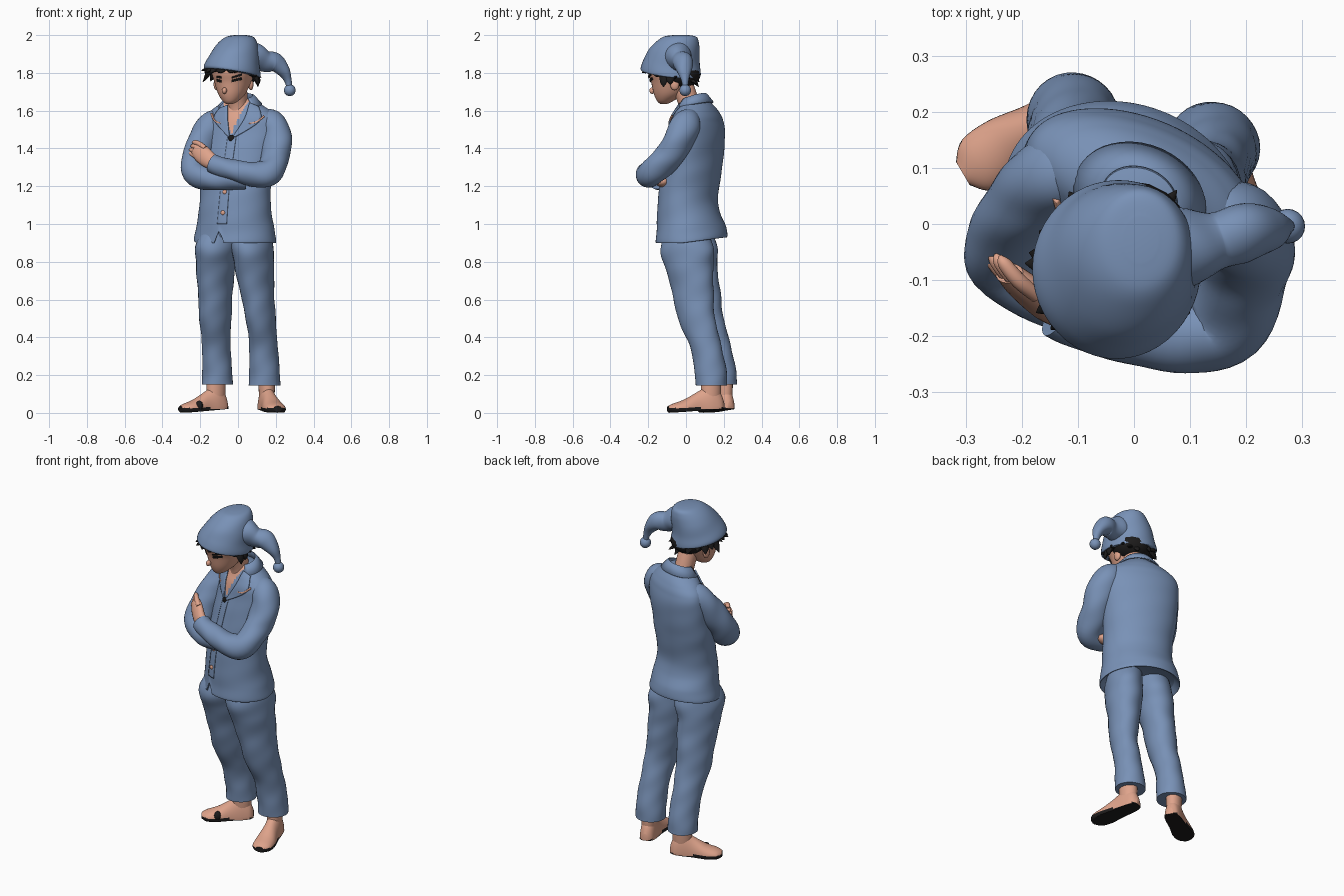
import bpy, bmesh, math, random
from mathutils import Vector
from mathutils.bvhtree import BVHTree

random.seed(7)


def material(name, rgb):
    m = bpy.data.materials.new(name)
    m.diffuse_color = (*rgb, 1)
    return m


BLUE = material("pyjama_blue", (0.19, 0.285, 0.47))
SKIN = material("skin", (0.74, 0.37, 0.26))
BLACK = material("hair_black", (0.012, 0.011, 0.011))


def finish(name, bm, mats, rule=None):
    bmesh.ops.recalc_face_normals(bm, faces=bm.faces)
    if rule:
        for f in bm.faces:
            f.material_index = rule(f.calc_center_median(), f.normal)
    tree = BVHTree.FromBMesh(bm)
    me = bpy.data.meshes.new(name)
    bm.to_mesh(me)
    bm.free()
    for m in mats:
        me.materials.append(m)
    me.polygons.foreach_set("use_smooth", [True] * len(me.polygons))
    me.set_sharp_from_angle(angle=math.radians(50))
    ob = bpy.data.objects.new(name, me)
    bpy.context.collection.objects.link(ob)
    return ob, tree


def spline(keys, sub):
    """Smooth curve through keys of equal length."""
    out = []
    for i in range(len(keys) - 1):
        p0, p1, p2 = keys[max(i - 1, 0)], keys[i], keys[i + 1]
        p3 = keys[min(i + 2, len(keys) - 1)]
        for k in range(sub):
            t = k / sub
            out.append([0.5 * (2 * b + (c - a) * t + (2 * a - 5 * b + 4 * c - d) * t * t
                               + (3 * b - a - 3 * c + d) * t ** 3)
                        for a, b, c, d in zip(p0, p1, p2, p3)])
    return out + [list(keys[-1])]


def loft(name, keys, mats, hint=(1, 0, 0), axis=None, seg=32, sub=6, fold=0, warp=None, rule=None):
    """Oval rings along a path of (x, y, z, half width, half depth)."""
    pts = spline(keys, sub)
    pos = [Vector(p[:3]) for p in pts]
    bm = bmesh.new()
    u, dist, rings = Vector(hint), 0, []
    for i, p in enumerate(pts):
        t = Vector(axis) if axis else (pos[min(i + 1, len(pos) - 1)] - pos[max(i - 1, 0)]).normalized()
        u = (u - t * u.dot(t)).normalized()
        v = t.cross(u)
        dist += (pos[i] - pos[i - 1]).length if i else 0
        ring = []
        for j in range(seg):
            a = math.tau * j / seg
            k = 1 + fold * (math.sin(2 * a + 31 * dist) * 0.6 + math.sin(3 * a - 47 * dist) * 0.5)
            co = pos[i] + (u * math.cos(a) * p[3] + v * math.sin(a) * p[4]) * k
            ring.append(bm.verts.new(warp(co) if warp else co))
        rings.append(ring)
    for r0, r1 in zip(rings, rings[1:]):
        for j in range(seg):
            bm.faces.new((r0[j], r0[(j + 1) % seg], r1[(j + 1) % seg], r1[j]))
    bm.faces.new(rings[0])
    bm.faces.new(rings[-1])
    return finish(name, bm, mats, rule)


def ball(name, loc, size, mat):
    bm = bmesh.new()
    bmesh.ops.create_uvsphere(bm, u_segments=20, v_segments=12, radius=1)
    for v in bm.verts:
        v.co = Vector(loc) + v.co * Vector(size)
    return finish(name, bm, [mat])


def patch(name, tree, edge_a, edge_b, mat, off=0.004, n=14, m=6):
    """Sheet between two x-z edges, laid onto the front of a surface."""
    bm = bmesh.new()
    ea, eb = spline(edge_a, n), spline(edge_b, n)
    grid = []
    for a, b in zip(ea, eb):
        row = []
        for k in range(m + 1):
            x, z = (a[i] + (b[i] - a[i]) * k / m for i in (0, 1))
            hit = tree.ray_cast(Vector((x, -1, z)), Vector((0, 1, 0)))[0]
            row.append(bm.verts.new((x, (hit.y if hit else 0.0) - off, z)))
        grid.append(row)
    for r0, r1 in zip(grid, grid[1:]):
        for k in range(m):
            bm.faces.new((r0[k], r0[k + 1], r1[k + 1], r1[k]))
    ob, _ = finish(name, bm, [mat])
    mod = ob.modifiers.new("thickness", "SOLIDIFY")
    mod.thickness = off
    mod.offset = 0
    return ob


# Jacket body, with an open neck and a notch in the front hem
TURN = math.radians(-24)
SIDE = Vector((math.cos(TURN), math.sin(TURN), 0))
FRONT = Vector((math.sin(TURN), -math.cos(TURN), 0))


def hem(co):
    k = max(0, min(1, 1 - (co.z - 0.9) / 0.15))
    y = co.y
    co.z += 0.13 * k * max(0, y + 0.02)
    if y < 0:
        co.z += k * max(0, 0.065 - 2.6 * abs(co.x + 0.1))
    return co


def open_neck(c, n):
    d = (c - Vector((0.01, 0.05, 0))).dot(SIDE)
    return int(c.z > 1.47 and n.dot(FRONT) > 0 and abs(d) < (c.z - 1.47) * 0.40)


_, chest = loft("jacket_body", [
    (-0.015, 0.03, 0.93, 0.190, 0.150), (-0.015, 0.03, 0.90, 0.222, 0.182), (-0.015, 0.028, 0.97, 0.214, 0.176),
    (-0.015, 0.01, 1.12, 0.193, 0.152), (-0.008, 0.035, 1.30, 0.205, 0.146),
    (0.01, 0.058, 1.47, 0.220, 0.130), (0.015, 0.06, 1.55, 0.212, 0.115), (0.015, 0.06, 1.595, 0.175, 0.097),
    (0.012, 0.056, 1.63, 0.122, 0.080), (0.01, 0.045, 1.662, 0.072, 0.060)],
    [BLUE, SKIN], SIDE, (0, 0, 1), 96, 12, 0.008, hem, open_neck)

# Collar band round the back of the neck
bm = bmesh.new()
rows = []
for k in range(29):
    a = math.radians(-35 + 250 * k / 28)
    d = SIDE * math.cos(a) - FRONT * math.sin(a) * 0.8
    c = Vector((0.01, 0.045, 0.018 * math.sin(a) - 0.012))
    rows.append([bm.verts.new(c + d * r + Vector((0, 0, z)))
                 for r, z in ((0.066, 1.65), (0.070, 1.688), (0.080, 1.686), (0.122, 1.642))])
for r0, r1 in zip(rows, rows[1:]):
    for k in range(3):
        bm.faces.new((r0[k], r1[k], r1[k + 1], r0[k + 1]))
collar, _ = finish("collar", bm, [BLUE])
collar.modifiers.new("thickness", "SOLIDIFY").thickness = 0.008

# Lapels, piping, placket and buttons
patch("lapel_left", chest, [(0.06, 1.64), (0.035, 1.56), (-0.025, 1.465)],
      [(0.11, 1.62), (0.115, 1.545), (-0.015, 1.46)], BLUE, 0.008)
patch("lapel_right", chest, [(-0.055, 1.63), (-0.055, 1.56), (-0.045, 1.465)],
      [(-0.10, 1.61), (-0.125, 1.55), (-0.05, 1.46)], BLUE, 0.008)
patch("piping_left", chest, [(0.06, 1.535), (0.10, 1.545), (0.135, 1.575)],
      [(0.06, 1.529), (0.10, 1.537), (0.140, 1.567)], SKIN, 0.009)
patch("piping_right", chest, [(-0.09, 1.535), (-0.12, 1.55), (-0.135, 1.585)],
      [(-0.09, 1.529), (-0.125, 1.544), (-0.142, 1.582)], SKIN, 0.009)
patch("placket", chest, [(-0.055, 1.46), (-0.09, 1.2), (-0.11, 1.0)],
      [(-0.01, 1.46), (-0.045, 1.2), (-0.06, 1.0)], BLUE, 0.003)
for i, (x, z, s, mat) in enumerate([(-0.035, 1.455, 0.017, BLACK), (-0.07, 1.17, 0.012, SKIN),
                                    (-0.08, 1.06, 0.012, SKIN)]):
    y = chest.ray_cast(Vector((x, -1, z)), Vector((0, 1, 0)))[0].y
    ball(f"button_{i}", (x, y - 0.006, z), (s, 0.006, s), mat)

# Crossed sleeves
loft("sleeve_left", [
    (0.12, 0.02, 1.555, 0.055, 0.055), (0.175, 0.0, 1.530, 0.077, 0.077), (0.202, -0.03, 1.46, 0.078, 0.084),
    (0.196, -0.09, 1.36, 0.073, 0.080), (0.165, -0.178, 1.275, 0.070, 0.074),
    (0.09, -0.198, 1.262, 0.066, 0.068), (-0.02, -0.185, 1.285, 0.056, 0.060),
    (-0.10, -0.168, 1.305, 0.051, 0.055), (-0.135, -0.152, 1.318, 0.052, 0.052)],
    [BLUE], (1, 1, 0), fold=0.035)
loft("sleeve_right", [
    (-0.09, 0.10, 1.55, 0.055, 0.055), (-0.135, 0.09, 1.53, 0.070, 0.072), (-0.175, 0.055, 1.46, 0.074, 0.08),
    (-0.217, -0.005, 1.36, 0.068, 0.080), (-0.222, -0.065, 1.268, 0.068, 0.075),
    (-0.14, -0.125, 1.24, 0.060, 0.062), (-0.03, -0.15, 1.235, 0.054, 0.054),
    (0.04, -0.15, 1.235, 0.050, 0.050)], [BLUE], (1, -1, 0), fold=0.035)

# Hands
loft("hand_left", [(-0.115, -0.16, 1.315, 0.034, 0.032), (-0.155, -0.145, 1.34, 0.045, 0.028),
                   (-0.195, -0.112, 1.375, 0.048, 0.025), (-0.222, -0.088, 1.40, 0.036, 0.02)],
     [SKIN], (0.3, 0.0, 1), seg=20)
for i in range(4):
    o = Vector((0.008, -0.003, 0.020)) * (i - 1.5)
    loft(f"finger_{i}", [(-0.185 + o.x, -0.122 + o.y, 1.37 + o.z, 0.014, 0.014),
                         (-0.217 + o.x, -0.097 + o.y, 1.394 + o.z, 0.014, 0.014),
                         (-0.243 + o.x, -0.066 + o.y, 1.402 + o.z, 0.012, 0.012),
                         (-0.251 + o.x, -0.052 + o.y, 1.402 + o.z, 0.003, 0.003)], [SKIN], (0, 0, 1), seg=12)
ball("hand_right", (0.085, -0.125, 1.225), (0.06, 0.04, 0.03), SKIN)

# Trouser legs
LEGS = {
    "left": [(0.065, 0.005, 1.0, 0.080, 0.100), (0.077, 0.005, 0.88, 0.102, 0.146), (0.085, 0.015, 0.78, 0.098, 0.135),
             (0.10, 0.035, 0.65, 0.086, 0.115), (0.12, 0.055, 0.50, 0.074, 0.103), (0.135, 0.105, 0.35, 0.073, 0.086),
             (0.14, 0.130, 0.22, 0.081, 0.085), (0.14, 0.135, 0.145, 0.083, 0.084)],
    "right": [(-0.095, 0.03, 1.0, 0.080, 0.100), (-0.11, 0.025, 0.88, 0.108, 0.146), (-0.118, 0.04, 0.78, 0.099, 0.130),
              (-0.12, 0.07, 0.65, 0.088, 0.115), (-0.12, 0.10, 0.50, 0.081, 0.103), (-0.115, 0.155, 0.35, 0.073, 0.086),
              (-0.11, 0.182, 0.22, 0.079, 0.084), (-0.11, 0.187, 0.15, 0.081, 0.085)]}
for side, keys in LEGS.items():
    loft("trouser_leg_" + side, keys, [BLUE], SIDE, (0, 0, -1), fold=0.022, sub=8)

# Bare feet with dark soles
for side, heel, toe in (("left", (0.135, 0.20), (0.210, -0.095)), ("right", (-0.06, 0.235), (-0.305, 0.09))):
    h, t = Vector(heel), Vector(toe)
    keys = []
    for s, w, top in ((0, 0.018, 0.06), (0.07, 0.038, 0.11), (0.22, 0.046, 0.155), (0.45, 0.048, 0.115),
                      (0.7, 0.058, 0.072), (0.9, 0.052, 0.050), (1, 0.024, 0.036)):
        p = h.lerp(t, s)
        keys.append((p.x, p.y, 0.02, w, top - 0.02))

    def flat(co, h=h, t=t):
        s = max(0, min(1, (co.xy - h).dot(t - h) / (t - h).length_squared))
        co.z = max(co.z, 0.022 * (1 - s)) if co.z < 0.03 else co.z
        return co

    d = (t - h).normalized()
    loft("foot_" + side, keys, [SKIN, BLACK], (d.y, -d.x, 0), seg=48, warp=flat,
         rule=lambda c, n: int(c.z < 0.026))
    a = h.lerp(t, 0.23)
    loft("ankle_" + side, [(a.x, a.y, 0.06, 0.038, 0.050), (a.x, a.y, 0.12, 0.042, 0.054),
                           (a.x, a.y, 0.22, 0.046, 0.054)], [SKIN], (-d.y, d.x, 0), seg=20)
ball("sandal_strap", (-0.205, 0.10, 0.038), (0.020, 0.022, 0.027), BLACK)

# Neck and head, turned and bowed a little
loft("neck", [(0.005, 0.035, 1.52, 0.06, 0.06), (0.0, 0.015, 1.64, 0.053, 0.055),
              (-0.01, -0.03, 1.76, 0.055, 0.06)], [SKIN])
_, face = loft("head", [
    (-0.045, -0.118, 1.635, 0.016, 0.018), (-0.04, -0.110, 1.652, 0.042, 0.044), (-0.033, -0.092, 1.69, 0.071, 0.080),
    (-0.028, -0.08, 1.75, 0.095, 0.106), (-0.025, -0.078, 1.82, 0.112, 0.126), (-0.02, -0.07, 1.90, 0.08, 0.09)],
    [SKIN], SIDE, (0, 0, 1))
ball("nose", (-0.072, -0.178, 1.706), (0.013, 0.016, 0.017), SKIN)
ball("ear_left", (0.068, -0.06, 1.74), (0.014, 0.024, 0.032), SKIN)
ball("ear_right", (-0.115, -0.03, 1.74), (0.014, 0.024, 0.032), SKIN)

# Eyes and brows
for side, x0, x1, z0, z1 in (("left", -0.035, 0.02, 1.750, 1.764), ("right", -0.112, -0.088, 1.755, 1.749)):
    patch("eye_" + side, face, [(x0, z0), (x1, z1)], [(x0, z0 + 0.012), (x1, z1 + 0.012)], BLACK)
    patch("brow_" + side, face, [(x0, z0 + 0.020), (x1, z1 + 0.022)],
          [(x0, z0 + 0.028), (x1, z1 + 0.032)], BLACK)

# Hair with uneven tufts poking out below the cap
ball("hair", (-0.005, -0.028, 1.79), (0.106, 0.104, 0.072), BLACK)
for i in range(26):
    a = math.tau * i / 26 + random.uniform(-0.08, 0.08)
    d = Vector((math.cos(a), math.sin(a), 0))
    f = d.dot(FRONT)
    if f > 0.15 and d.x > 0.25:
        continue
    c = Vector((-0.03, -0.08, 1.812 - 0.02 * d.x - 0.01 * d.y))
    reach = random.uniform(0.13, 0.158) + (random.uniform(0, 0.03) if f < -0.4 or d.x < -0.6 else 0)
    drop = random.uniform(0.015, 0.04) if f > 0.3 else random.uniform(0.01, 0.08)
    b, m, t = c + d * 0.118, c + d * 0.138 - Vector((0, 0, drop * 0.6)), c + d * reach - Vector((0, 0, drop))
    loft(f"hair_tuft_{i}", [(*b, 0.028, 0.018), (*m, 0.020, 0.012), (*t, 0.001, 0.001)],
         [BLACK], (-d.y, d.x, 0), seg=8, sub=3)


# Nightcap: crown with slanted brim, drooping tail and bobble
def slant(co):
    k = max(0, min(1, (2.0 - co.z) / 0.2))
    co.z -= k * (0.15 * (co.x + 0.03) + 0.1 * (co.y + 0.08))
    return co


loft("nightcap_crown", [
    (-0.03, -0.08, 1.797, 0.138, 0.148), (-0.03, -0.08, 1.80, 0.148, 0.158), (-0.03, -0.08, 1.818, 0.149, 0.159),
    (-0.025, -0.077, 1.86, 0.137, 0.150), (-0.01, -0.062, 1.92, 0.122, 0.134), (0.002, -0.045, 1.965, 0.100, 0.112),
    (0.010, -0.032, 1.992, 0.070, 0.086), (0.012, -0.028, 2.0, 0.030, 0.04)],
    [BLUE], axis=(0, 0, 1), seg=48, fold=0.012, warp=slant)
loft("nightcap_tail", [
    (0.03, -0.045, 1.91, 0.07, 0.07), (0.09, -0.042, 1.885, 0.070, 0.072), (0.145, -0.03, 1.862, 0.052, 0.055),
    (0.195, -0.015, 1.855, 0.054, 0.050), (0.24, -0.01, 1.812, 0.038, 0.036), (0.263, -0.005, 1.765, 0.021, 0.021),
    (0.272, -0.004, 1.72, 0.014, 0.014)], [BLUE], (0, 1, 0), fold=0.05)
ball("nightcap_bobble", (0.274, -0.004, 1.708), (0.031, 0.031, 0.031), BLUE)
